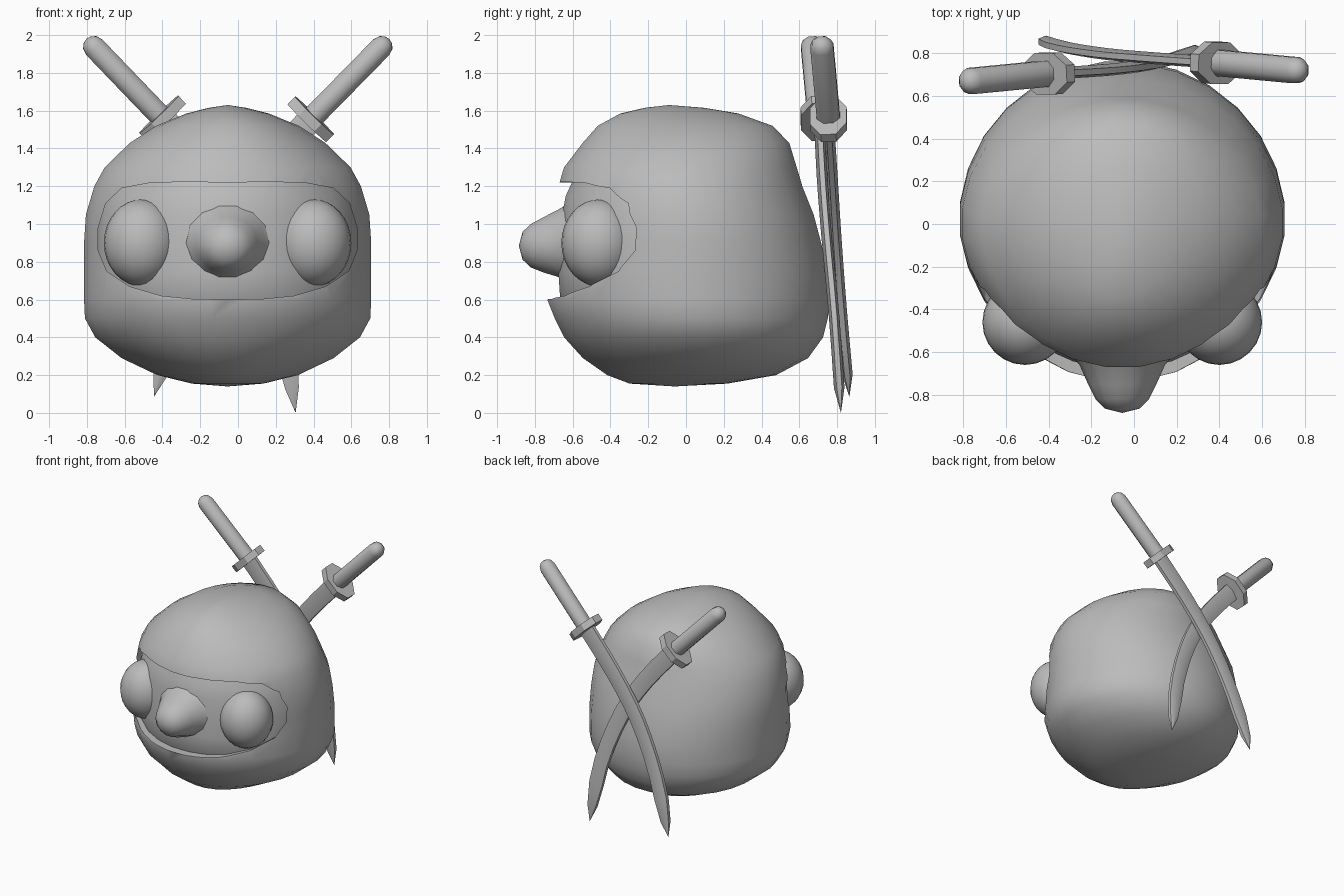
import bpy, bmesh, math
from mathutils import Vector

if "Cube" in bpy.data.objects:
    bpy.data.objects.remove(bpy.data.objects["Cube"])

CX = -0.055  # centre line of the head
SHADE = 0.5

grey = bpy.data.materials.new("plain_grey")
grey.use_nodes = True
grey.diffuse_color = (SHADE, SHADE, SHADE, 1)
grey.node_tree.nodes["Principled BSDF"].inputs["Base Color"].default_value = (SHADE, SHADE, SHADE, 1)


def smooth(obj, angle):
    bpy.ops.object.select_all(action='DESELECT')
    obj.select_set(True)
    bpy.context.view_layer.objects.active = obj
    bpy.ops.object.shade_smooth_by_angle(angle=math.radians(angle))


def loft(name, rings, angle=40):
    """Skin a list of rings; a ring of one point closes to a pole."""
    bm = bmesh.new()
    loops = [[bm.verts.new(p) for p in ring] for ring in rings]
    for a, b in zip(loops, loops[1:]):
        n = max(len(a), len(b))
        for i in range(n):
            j = (i + 1) % n
            quad = [a[i % len(a)], a[j % len(a)], b[j % len(b)], b[i % len(b)]]
            bm.faces.new(list(dict.fromkeys(quad)))
    for end in (loops[0], loops[-1]):
        if len(end) > 2:
            bm.faces.new(end)
    bmesh.ops.recalc_face_normals(bm, faces=bm.faces)
    mesh = bpy.data.meshes.new(name)
    bm.to_mesh(mesh)
    bm.free()
    obj = bpy.data.objects.new(name, mesh)
    bpy.context.collection.objects.link(obj)
    mesh.materials.append(grey)
    smooth(obj, angle)
    return obj


def head_ring(z, width, front, back, sides=28):
    """Oval that is a little more pointed towards the front."""
    if width == 0:
        return [(CX, front, z)]
    mid, half = (front + back) / 2, (back - front) / 2
    ring = []
    for i in range(sides):
        t = math.tau * (i + 0.5) / sides
        s = math.sin(t)
        y = half * s if s > 0 else -half * abs(s) ** 1.12
        ring.append((CX + width * math.cos(t), mid + y, z))
    return ring


# Hooded head: height, half width, front, back
HOOD = [(.14, 0, -.06, 0), (.155, .19, -.30, .22), (.2, .375, -.42, .48),
        (.29, .565, -.55, .65), (.4, .705, -.65, .73), (.5, .76, -.70, .755),
        (.6, .765, -.74, .765), (.75, .765, -.72, .755), (.9, .765, -.70, .72),
        (1.05, .755, -.69, .68), (1.2, .71, -.68, .62), (1.3, .655, -.65, .59),
        (1.43, .52, -.55, .55), (1.52, .38, -.47, .46), (1.585, .22, -.35, .28),
        (1.615, .1, -.22, .1), (1.63, 0, -.09, 0)]
hood = loft("hood", [head_ring(*r) for r in HOOD])

# Face opening cut through the front of the hood
half_edge = [(0, 1.22), (.2, 1.222), (.4, 1.22), (.56, 1.19), (.645, 1.11), (.685, .98),
             (.685, .86), (.64, .75), (.52, .67), (.35, .62), (.18, .603), (0, .6)]
edge = half_edge + [(-x, z) for x, z in half_edge[-2:0:-1]]
cutter = loft("opening_cutter", [[(CX + x, y, z) for x, z in edge] for y in (-1.2, -.1)])
cutter.hide_render = True
cut = hood.modifiers.new("face_opening", 'BOOLEAN')
cut.operation = 'DIFFERENCE'
cut.solver = 'EXACT'
cut.object = cutter
bpy.context.view_layer.objects.active = hood
bpy.ops.object.modifier_apply(modifier=cut.name)
bpy.data.objects.remove(cutter)
smooth(hood, 40)

# Recessed face inside the opening
FACE = [(.5, .66, -.6, .5), (.6, .69, -.67, .5), (.75, .7, -.68, .5),
        (.9, .7, -.67, .5), (1.05, .69, -.66, .5), (1.15, .66, -.64, .48), (1.28, .6, -.58, .4)]
loft("face", [head_ring(*r) for r in FACE])

# Nose: depth, radius, height of centre
NOSE = [(-.52, .34, .9), (-.6, .25, .9), (-.66, .2, .9), (-.75, .16, .89),
        (-.82, .125, .885), (-.865, .08, .885)]
nose = [[(CX + r * math.cos(math.tau * i / 14), y, z + r * .95 * math.sin(math.tau * i / 14))
         for i in range(14)] for y, r, z in NOSE]
loft("nose", nose + [[(CX, -.885, .885)]], 60)

# Eyes
for side, name in ((1, "left_eye"), (-1, "right_eye")):
    bpy.ops.mesh.primitive_uv_sphere_add(segments=24, ring_count=16, location=(CX + side * .455, -.46, .9))
    eye = bpy.context.object
    eye.name = name
    eye.scale = (.2, .2, .23)
    eye.data.materials.append(grey)
    smooth(eye, 40)


def oval(centre, along, wide, thick, sides, power=1.0):
    """Cross-section square to a direction; a small power makes it boxier."""
    centre, along = Vector(centre), Vector(along).normalized()
    across = along.cross(Vector((0, 1, 0))).normalized()
    depth = across.cross(along)
    ring = []
    for i in range(sides):
        t = math.tau * (i + .5) / sides
        c, s = math.cos(t), math.sin(t)
        ring.append(centre + across * wide * math.copysign(abs(c) ** power, c)
                    + depth * thick * math.copysign(abs(s) ** power, s))
    return ring


def sword(name, pommel, path):
    path = [Vector(p) for p in path]
    guard, pommel = path[0], Vector(pommel)
    axis = (pommel - guard).normalized()
    # Handle with a domed end
    rings = [oval(guard, axis, .064, .066, 8), oval(pommel, axis, .064, .066, 8),
             oval(pommel + axis * .035, axis, .052, .054, 8),
             oval(pommel + axis * .055, axis, .028, .03, 8), [pommel + axis * .062]]
    loft(name + "_handle", rings, 50)
    # Eight-sided guard
    loft(name + "_guard", [oval(guard + axis * d, axis, .155, .105, 8) for d in (-.028, .028)], 30)
    # Curved blade, rounded path from guard to point
    points = []
    for i in range(len(path) - 1):
        p0, p1, p2 = path[max(i - 1, 0)], path[i], path[i + 1]
        p3 = path[min(i + 2, len(path) - 1)]
        for k in range(3):
            t = k / 3
            points.append(p1 + ((p2 - p0) * t + (2 * p0 - 5 * p1 + 4 * p2 - p3) * t ** 2
                                + (3 * p1 - p0 - 3 * p2 + p3) * t ** 3) / 2)
    rings = []
    for i, p in enumerate(points):
        along = points[max(i - 1, 0)] - points[min(i + 1, len(points) - 1)]
        wide = .08 - .016 * i / len(points)
        rings.append(oval(p, along, wide * (.65 if i == len(points) - 1 else 1), .028, 6))
    loft(name + "_blade", rings + [[path[-1]]], 35)


# Two swords crossed behind the head
sword("left_sword", (.758, .72, 1.935),
      [(.385, .755, 1.555), (.11, .775, 1.25), (-.12, .795, .93), (-.31, .825, .53), (-.445, .865, .085)])
sword("right_sword", (-.76, .67, 1.935),
      [(-.4, .705, 1.56), (-.14, .72, 1.25), (.06, .745, .93), (.22, .785, .5), (.305, .82, 0)])
